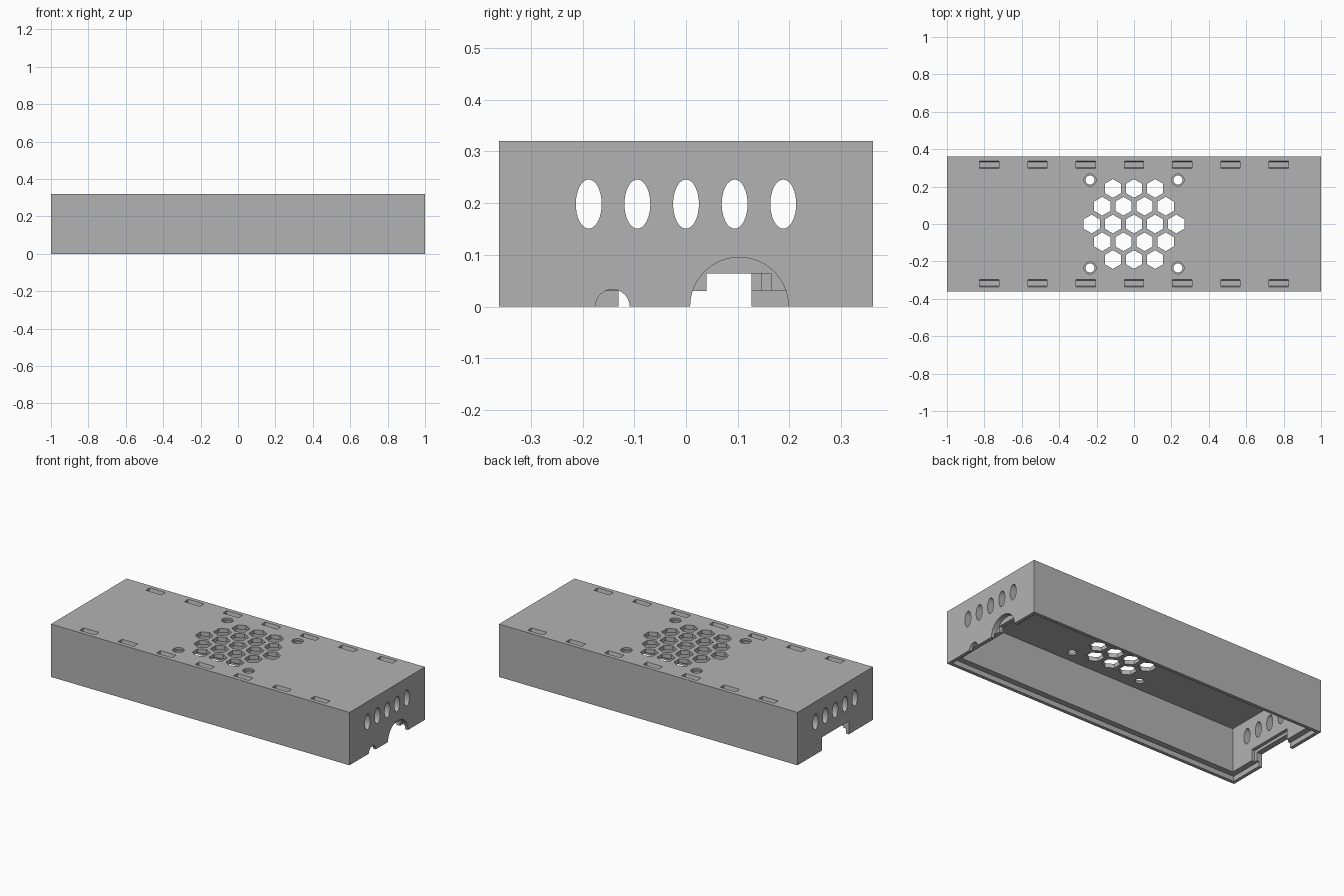
import bpy, bmesh, math
from mathutils import Matrix, Vector

cube = bpy.data.objects.get("Cube")
if cube:
    bpy.data.objects.remove(cube, do_unlink=True)

LENGTH, WIDTH, HEIGHT = 2.0, 0.722, 0.32
WALL, ROOF, LIP, LIP_HEIGHT = 0.055, 0.025, 0.02, 0.03

grey = bpy.data.materials.new("plain grey")
grey.use_nodes = True
colour = (0.45, 0.45, 0.45, 1)
grey.diffuse_color = colour
grey.node_tree.nodes["Principled BSDF"].inputs["Base Color"].default_value = colour


def box(bm, low, high):
    low, high = Vector(low), Vector(high)
    place = Matrix.Translation((low + high) / 2) @ Matrix.Diagonal((*(high - low), 1))
    bmesh.ops.create_cube(bm, size=1, matrix=place)


def prism(bm, centre, radius, depth, sides, axis="Z", stretch=1.0, top=None):
    """Prism along an axis; stretch scales it across."""
    turn = Matrix.Rotation(math.pi / 2, 4, "Y") if axis == "X" else Matrix()
    place = Matrix.Translation(centre) @ turn @ Matrix.Diagonal((stretch, 1, 1, 1))
    bmesh.ops.create_cone(bm, cap_ends=True, segments=sides, radius1=radius,
                          radius2=radius if top is None else top, depth=depth, matrix=place)


def to_object(bm, name):
    mesh = bpy.data.meshes.new(name)
    bmesh.ops.recalc_face_normals(bm, faces=bm.faces)
    bm.to_mesh(mesh)
    bm.free()
    mesh.materials.append(grey)
    ob = bpy.data.objects.new(name, mesh)
    bpy.context.collection.objects.link(ob)
    return ob


def cut(target, bm):
    """Subtract the shapes in bm and bake the result."""
    tool = to_object(bm, "cutter")
    mod = target.modifiers.new("cut", "BOOLEAN")
    mod.operation, mod.solver, mod.object = "DIFFERENCE", "EXACT", tool
    bpy.context.view_layer.objects.active = target
    bpy.ops.object.modifier_apply(modifier=mod.name)
    bpy.data.objects.remove(tool, do_unlink=True)


X, Y = LENGTH / 2, WIDTH / 2

# Outer block
bm = bmesh.new()
box(bm, (-X, -Y, 0), (X, Y, HEIGHT))
case = to_object(bm, "case_cover")

# Hollow inside and stepped rim
bm = bmesh.new()
box(bm, (-X + WALL, -Y + WALL, -0.1), (X - WALL, Y - WALL, HEIGHT - ROOF))
cut(case, bm)
bm = bmesh.new()
box(bm, (-X + LIP, -Y + LIP, -0.1), (X - LIP, Y - LIP, LIP_HEIGHT))
cut(case, bm)

# Honeycomb vent in the roof
bm = bmesh.new()
for row in range(-2, 3):
    count = 5 - abs(row)
    for i in range(count):
        prism(bm, ((i - (count - 1) / 2) * 0.113, row * 0.095, HEIGHT), 0.05, 0.2, 6)
cut(case, bm)

# Countersunk screw holes
for radius, bottom, top in ((0.024, -0.1, 0.1), (0.032, -0.012, 0.02)):
    bm = bmesh.new()
    for sx in (-1, 1):
        for sy in (-1, 1):
            prism(bm, (sx * 0.235, sy * 0.235, HEIGHT + (bottom + top) / 2),
                  radius, top - bottom, 32)
    cut(case, bm)

# Shallow slots along both long edges, with slightly sloping sides
bm = bmesh.new()
for i in range(-3, 4):
    for sy in (-1, 1):
        start = len(bm.verts)
        y = sy * 0.317
        box(bm, (i * 0.258 - 0.052, y - 0.023, HEIGHT - 0.02),
            (i * 0.258 + 0.052, y + 0.023, HEIGHT + 0.02))
        bm.verts.ensure_lookup_table()
        for v in bm.verts[start:]:
            if v.co.z < HEIGHT:
                v.co.y = y + (v.co.y - y) * 0.65
cut(case, bm)

# Oval vents through both ends
bm = bmesh.new()
for sx in (-1, 1):
    for i in range(-2, 3):
        prism(bm, (sx * X, i * 0.094, 0.198), 0.025, 0.3, 32, "X", 1.9)
cut(case, bm)

# Cable openings: small arch, connector hole, wide notch at the other end
bm = bmesh.new()
prism(bm, (X, -0.142, 0), 0.033, 0.3, 32, "X")
box(bm, (X - 0.15, 0.04, -0.1), (X + 0.1, 0.165, 0.064))
box(bm, (-X - 0.1, -0.13, -0.1), (-X + 0.15, 0.127, 0.08))
cut(case, bm)

# Round recess around the connector, wider inner step of the notch
bm = bmesh.new()
prism(bm, (X + 0.07, 0.103, 0), 0.095, 0.2, 64, "X")
box(bm, (-X + 0.035, -0.148, -0.1), (-X + 0.15, 0.145, 0.098))
cut(case, bm)

# Smooth the round holes, keep every edge crisp
bpy.ops.object.select_all(action="DESELECT")
case.select_set(True)
bpy.context.view_layer.objects.active = case
bpy.ops.object.shade_smooth_by_angle(angle=math.radians(25))
